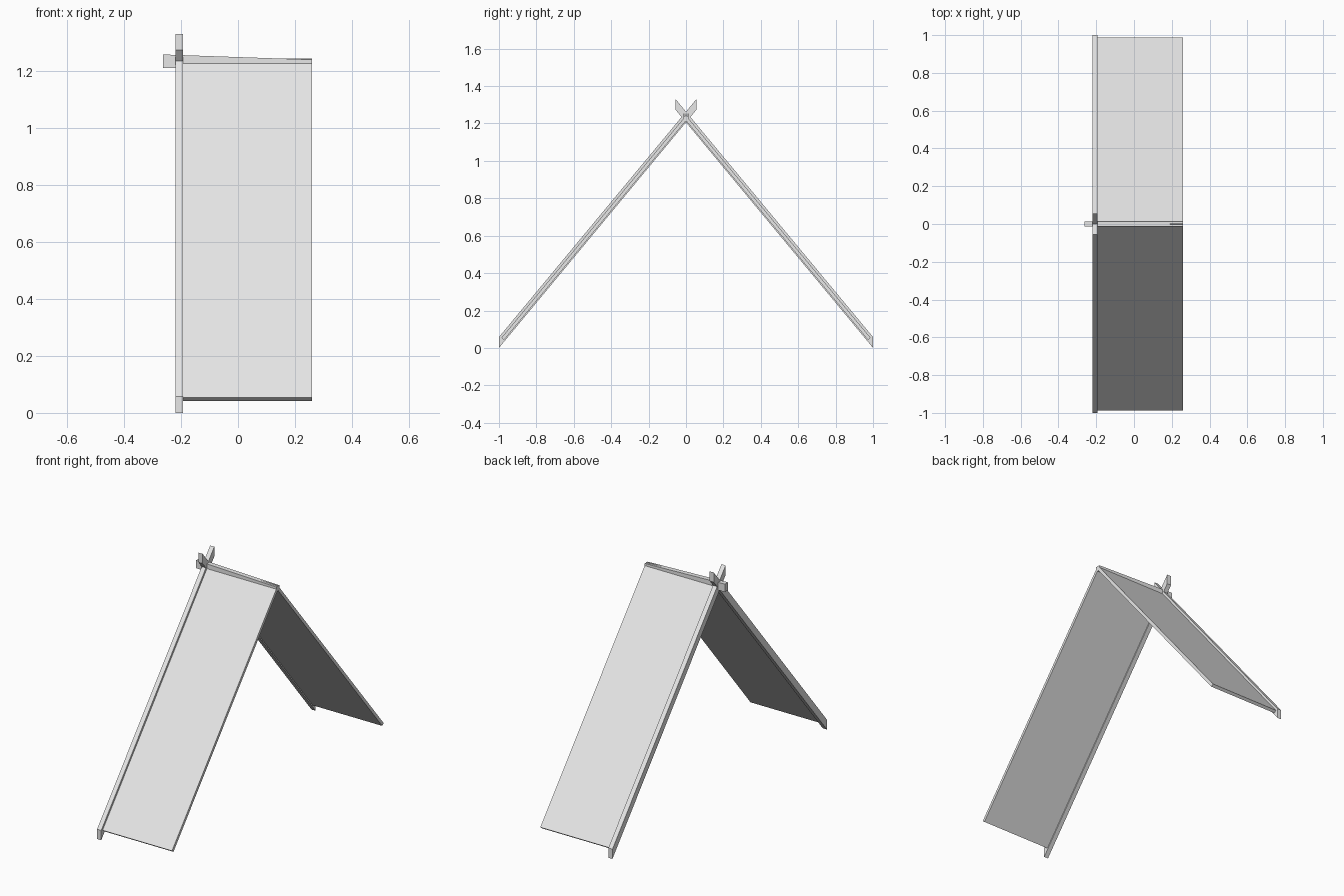
import bpy
import bmesh

cube = bpy.data.objects.get("Cube")
if cube:
    bpy.data.objects.remove(cube, do_unlink=True)

COLOUR = (0.8, 0.8, 0.8, 1.0)
grey = bpy.data.materials.new("plain_grey")
grey.use_nodes = True
grey.diffuse_color = COLOUR
grey.node_tree.nodes["Principled BSDF"].inputs["Base Color"].default_value = COLOUR

SLOPE = 1.205


def extrude_profile(name, profile, x0, x1, side=1):
    """Extrude a closed (y, z) outline from x0 to x1; side=-1 flips it in y."""
    bm = bmesh.new()
    face = bm.faces.new([bm.verts.new((x0, side * y, z)) for y, z in profile])
    moved = bmesh.ops.extrude_face_region(bm, geom=[face])["geom"]
    for v in moved:
        if isinstance(v, bmesh.types.BMVert):
            v.co.x = x1
    bmesh.ops.recalc_face_normals(bm, faces=bm.faces)
    mesh = bpy.data.meshes.new(name)
    bm.to_mesh(mesh)
    bm.free()
    mesh.materials.append(grey)
    obj = bpy.data.objects.new(name, mesh)
    bpy.context.collection.objects.link(obj)
    return obj


def on_slope(y, apex):
    """Point on a slope line that passes through the given apex height."""
    return (y, apex - SLOPE * y)


# Rafter: plumb-cut at the foot, running past the ridge to form a cross
rafter = [(1.0, 0.0), (1.0, 0.058), on_slope(-0.055, 1.263), on_slope(-0.055, 1.206)]

# Roof panel: square-cut at the eave, meeting the ridge at its centre
panel = [on_slope(0.0, 1.243), on_slope(0.987, 1.243),
         on_slope(0.973, 1.215), on_slope(0.0, 1.215)]

for label, side in (("front", -1), ("back", 1)):
    extrude_profile(label + "_rafter", rafter, -0.22, -0.193, side)
    extrude_profile(label + "_roof_panel", panel, -0.2, 0.26, side)

# Ridge beam: flat underside, top falling gently away from the rafters
beam = extrude_profile(
    "ridge_beam",
    [(-0.014, 1.21), (0.014, 1.21), (0.014, 1.257), (-0.014, 1.257)], -0.263, 0.26)
for v in beam.data.vertices:
    if v.co.x > 0 and v.co.z > 1.23:
        v.co.z = 1.239
